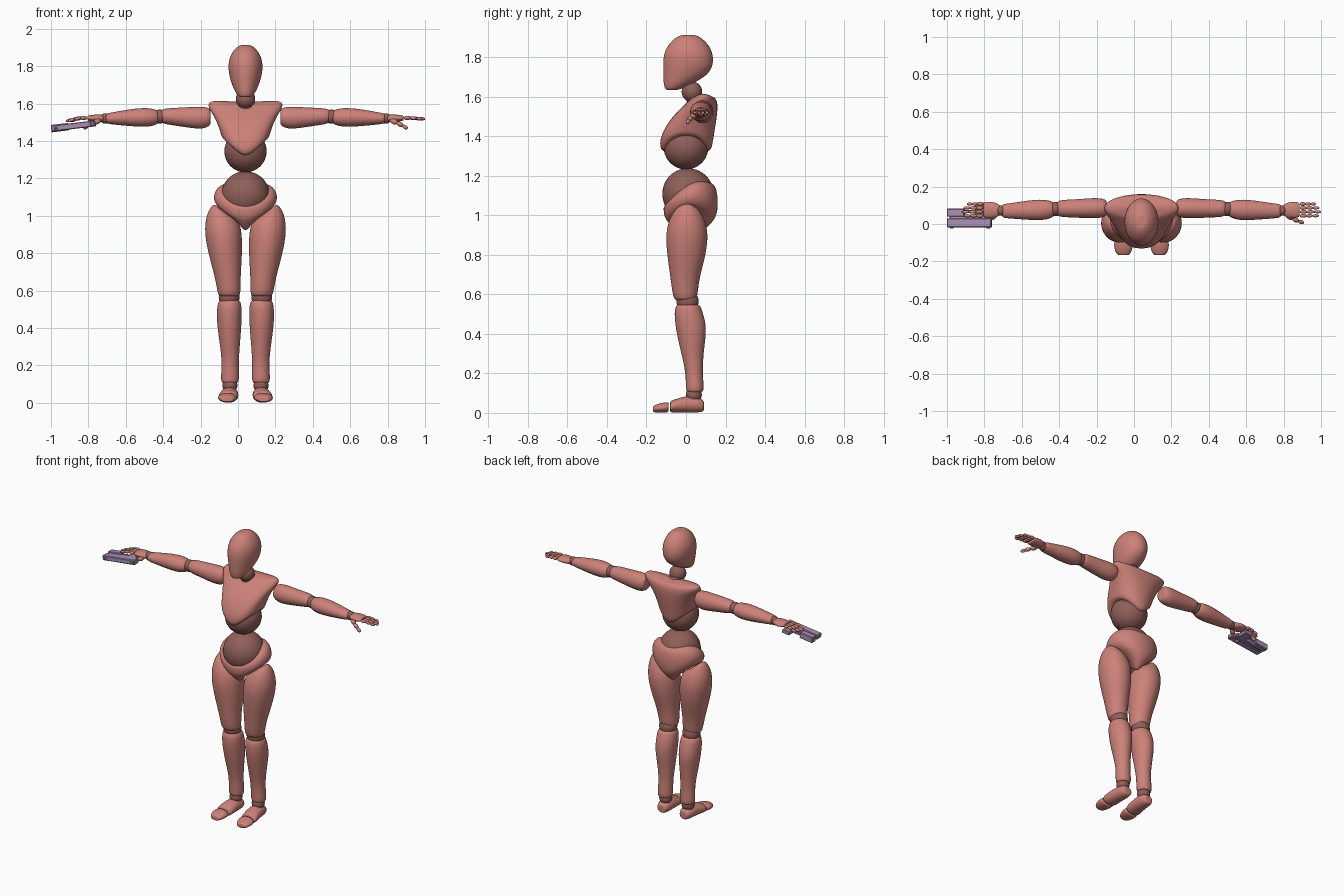
import bpy, bmesh
from math import cos, sin, pi, copysign
from mathutils import Vector, Matrix

if "Cube" in bpy.data.objects:
    bpy.data.objects.remove(bpy.data.objects["Cube"], do_unlink=True)

CENTRE = 0.04  # the figure's midline
SIDES = {"left": 1, "right": -1}


def material(name, colour):
    mat = bpy.data.materials.new(name)
    mat.use_nodes = True
    mat.diffuse_color = (*colour, 1)
    mat.node_tree.nodes["Principled BSDF"].inputs["Base Color"].default_value = (*colour, 1)
    return mat


SHELL = material("clay pink shell", (0.60, 0.22, 0.19))
JOINT = material("dark clay joint", (0.28, 0.115, 0.10))
METAL = material("lilac metal", (0.40, 0.28, 0.46))


def finish(name, bm, mat, smooth=True):
    bmesh.ops.recalc_face_normals(bm, faces=bm.faces[:])
    for face in bm.faces:
        face.smooth = smooth
    mesh = bpy.data.meshes.new(name)
    bm.to_mesh(mesh)
    bm.free()
    mesh.materials.append(mat)
    obj = bpy.data.objects.new(name, mesh)
    bpy.context.collection.objects.link(obj)
    return obj


def loft(name, axis, sections, side=1, warp=None, square=1.0, mat=SHELL, count=24):
    """Skin oval sections (position, centre a, centre b, radius a, radius b) along an axis."""
    bm = bmesh.new()
    last = len(sections) - 1
    rows = [(0, 0.6)] + [(i, 1) for i in range(last + 1)] + [(last, 0.6)]
    rings = []
    for index, scale in rows:
        pos, ca, cb, ra, rb = sections[index]
        ring = []
        for k in range(count):
            angle = 2 * pi * k / count
            c, s = cos(angle), sin(angle)
            a = ca + scale * ra * copysign(abs(c) ** square, c)
            b = cb + scale * rb * copysign(abs(s) ** square, s)
            p = pos + (warp(index / last, c, s) if warp else 0)
            x, y, z = {"X": (p, a, b), "Y": (a, p, b), "Z": (a, b, p)}[axis]
            ring.append(bm.verts.new((CENTRE + side * x, y, z)))
        rings.append(ring)
    for low, high in zip(rings, rings[1:]):
        for k in range(count):
            n = (k + 1) % count
            bm.faces.new((low[k], low[n], high[n], high[k]))
    bm.faces.new(rings[0])
    bm.faces.new(rings[-1])
    obj = finish(name, bm, mat)
    obj.modifiers.new("Smooth", "SUBSURF").levels = 2
    obj.modifiers["Smooth"].render_levels = 2
    return obj


def ball(name, centre, radius, side=1, mat=JOINT):
    bm = bmesh.new()
    bmesh.ops.create_uvsphere(bm, u_segments=32, v_segments=20, radius=radius)
    x, y, z = centre
    bmesh.ops.translate(bm, verts=bm.verts, vec=(CENTRE + side * x, y, z))
    return finish(name, bm, mat)


def bone(name, start, end, radius, side):
    """Long rounded segment between two points."""
    mirror = Vector((side, 1, 1))
    a, b = Vector(start) * mirror, Vector(end) * mirror
    way = b - a
    bm = bmesh.new()
    bmesh.ops.create_uvsphere(bm, u_segments=14, v_segments=10, radius=1)
    turn = way.to_track_quat("Z", "Y").to_matrix().to_4x4()
    place = Matrix.Translation((a + b) / 2 + Vector((CENTRE, 0, 0)))
    size = Matrix.Diagonal((radius, radius, way.length * 0.56, 1))
    bmesh.ops.transform(bm, matrix=place @ turn @ size, verts=bm.verts)
    return finish(name, bm, SHELL)


# Head and neck
loft("head", "Z", [(1.635, 0, -.07, .036, .036), (1.67, 0, -.035, .06, .08),
                   (1.72, 0, .005, .08, .12), (1.78, 0, .012, .094, .13),
                   (1.84, 0, .012, .09, .12), (1.89, 0, .012, .062, .08),
                   (1.912, 0, .012, .03, .04)])
ball("neck_joint", (0, .03, 1.625), .052)
ball("neck_base", (0, .055, 1.575), .05)


# Chest shell, arched up over the sides of the waist ball
def chest_arch(t, c, s):
    return 0.09 * abs(c) ** 1.3 * (1 - t) ** 2 + 0.015 * c * c * t ** 3


loft("chest", "Z", [(1.315, 0, 0, .118, .128), (1.37, 0, 0, .13, .137),
                    (1.45, 0, .022, .146, .128), (1.52, 0, .055, .172, .105),
                    (1.575, 0, .085, .205, .076), (1.6, 0, .088, .195, .055)],
     warp=chest_arch, square=0.9)
ball("waist_ball", (0, 0, 1.345), .113)


# Pelvis shell, dipping at the front and cut high over the legs
def pelvis_wave(t, c, s):
    return 0.08 * c * c * (1 - t) + t * t * (0.055 * s + 0.05 * c * c)


ball("belly_ball", (0, .01, 1.108), .13)
loft("pelvis", "Z", [(.92, 0, .02, .05, .07), (.965, 0, .025, .11, .115),
                     (1.0, 0, .026, .16, .136), (1.06, 0, .024, .178, .14),
                     (1.11, 0, .018, .145, .13)], warp=pelvis_wave)

for label, side in SIDES.items():
    # Leg
    loft(label + "_thigh", "Z",
         [(.57, .087, -.003, .06, .058), (.62, .09, -.005, .064, .066),
          (.69, .097, -.005, .072, .075), (.79, .108, .002, .09, .097),
          (.9, .119, .005, .102, .11), (.98, .12, .005, .092, .092),
          (1.025, .12, .005, .06, .06)], side,
         warp=lambda t, c, s: 0.035 * c * t ** 3)
    ball(label + "_knee_joint", (.087, .008, .565), .056, side)
    loft(label + "_shin", "Z",
         [(.105, .083, .045, .044, .042), (.13, .083, .045, .05, .046),
          (.22, .081, .04, .044, .043), (.33, .084, .03, .056, .062),
          (.43, .087, .027, .067, .08), (.51, .086, .012, .067, .073),
          (.55, .086, .01, .058, .06)], side)
    ball(label + "_ankle_joint", (.083, .04, .092), .04, side)
    loft(label + "_foot", "Y",
         [(-.08, .093, .031, .053, .03), (-.05, .091, .036, .053, .035),
          (0, .086, .044, .048, .043), (.06, .083, .042, .045, .041),
          (.09, .083, .035, .03, .028)], side)
    loft(label + "_toes", "Y",
         [(-.167, .097, .019, .032, .016), (-.135, .097, .025, .05, .024),
          (-.088, .095, .029, .053, .028)], side)

    # Arm
    loft(label + "_upper_arm", "X",
         [(.187, .085, 1.528, .046, .048), (.235, .085, 1.523, .057, .063),
          (.33, .083, 1.527, .05, .052), (.42, .083, 1.532, .047, .044),
          (.45, .083, 1.532, .04, .036)], side)
    ball(label + "_elbow_joint", (.459, .08, 1.53), .038, side)
    loft(label + "_forearm", "X",
         [(.466, .078, 1.527, .04, .038), (.52, .076, 1.526, .058, .053),
          (.61, .074, 1.525, .052, .047), (.7, .07, 1.521, .041, .034),
          (.745, .07, 1.52, .037, .028)], side)
    ball(label + "_wrist_joint", (.75, .072, 1.52), .028, side)

    # Hand with jointed fingers; the right one curls a little
    loft(label + "_palm", "X",
         [(.755, .073, 1.52, .028, .02), (.79, .075, 1.521, .045, .022),
          (.845, .076, 1.522, .043, .015)], side)
    droop = 0.002 if side > 0 else 0.006
    for number, finger in enumerate(("index", "middle", "ring", "little")):
        reach = (.033, .037, .034, .028)[number]
        point = Vector((.848, .044 + .021 * number, 1.523))
        for joint in range(3):
            tip = point + Vector((reach, 0, -droop * joint))
            bone(f"{label}_{finger}_finger_{joint}", point, tip, .0105 - .001 * joint, side)
            point = tip
    knuckles = [(.775, .05, 1.512), (.81, .028, 1.497), (.84, .015, 1.482), (.866, .006, 1.467)]
    for joint, (start, end) in enumerate(zip(knuckles, knuckles[1:])):
        bone(f"{label}_thumb_{joint}", start, end, .015 - .002 * joint, side)

# Sidearm lying flat under the right hand
GUN = Matrix.Translation((-.88, 0, 1.48)) @ Matrix.Rotation(-.12, 4, "Y")


def gun_part(name, x, y, half):
    """Bevelled block from x and y ranges, with half its thickness."""
    bm = bmesh.new()
    bmesh.ops.create_cube(bm, size=1)
    size = Matrix.Diagonal((x[1] - x[0], y[1] - y[0], 2 * half, 1))
    place = Matrix.Translation((sum(x) / 2, sum(y) / 2, 0))
    bmesh.ops.transform(bm, matrix=GUN @ place @ size, verts=bm.verts)
    bmesh.ops.bevel(bm, geom=bm.edges[:], offset=.004, segments=1, affect="EDGES")
    finish(name, bm, METAL, smooth=False)


gun_part("gun_slide", (-.12, .12), (-.018, .03), .016)
gun_part("gun_frame", (-.105, .1), (.012, .052), .013)
gun_part("gun_under_barrel", (-.12, -.025), (.04, .082), .02)
gun_part("gun_grip", (.03, .085), (.035, .115), .013)
gun_part("gun_trigger_guard", (-.03, .035), (.066, .076), .008)
gun_part("gun_front_sight", (-.105, -.085), (-.025, -.012), .006)
gun_part("gun_rear_sight", (.09, .112), (-.025, -.012), .01)
